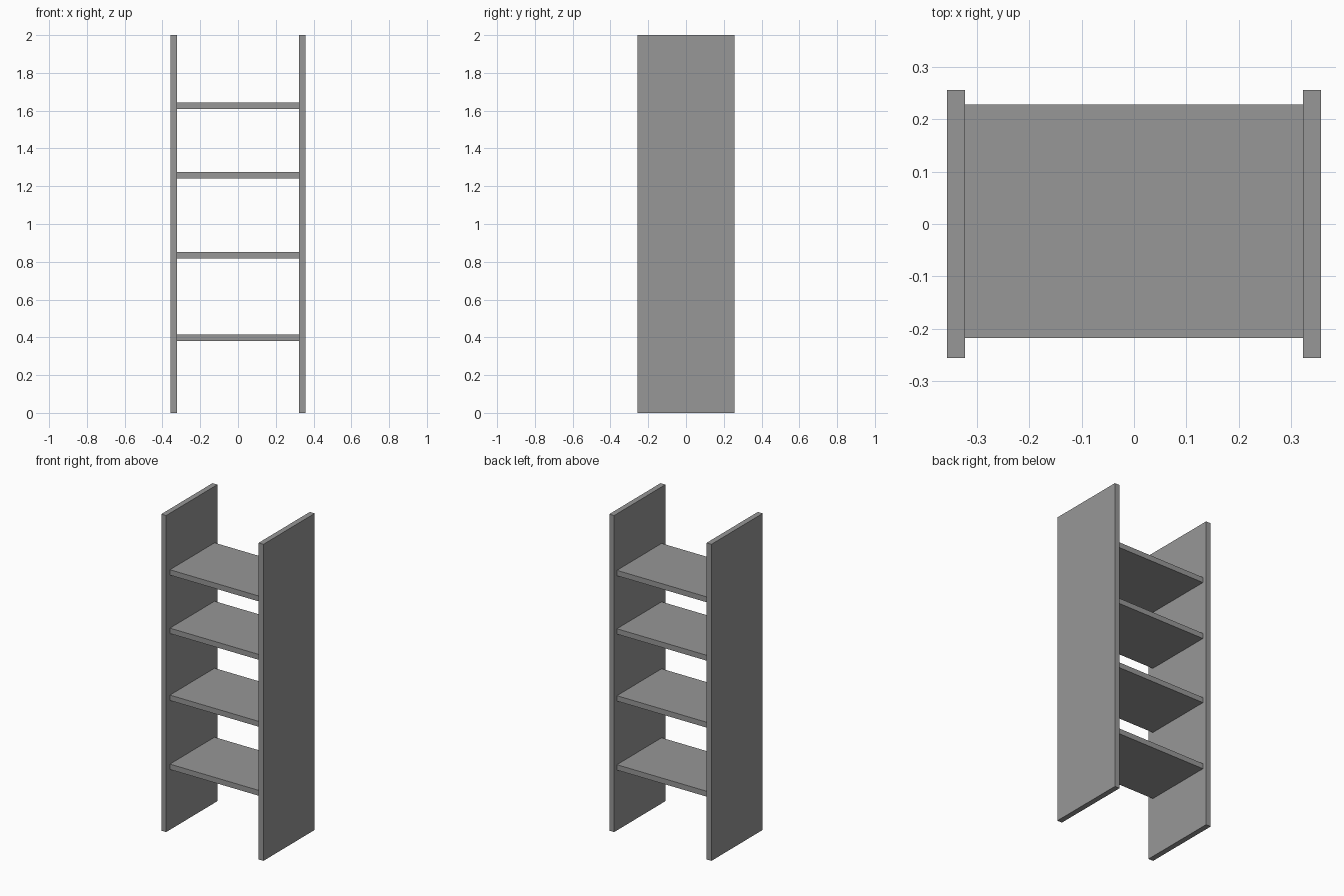
import bpy

# Remove the default cube only
cube = bpy.data.objects.get("Cube")
if cube:
    bpy.data.objects.remove(cube, do_unlink=True)

# Single flat material
grey = bpy.data.materials.new("plain_grey")
grey.use_nodes = True
GREY = (0.31, 0.31, 0.31, 1)
grey.diffuse_color = GREY
grey.node_tree.nodes["Principled BSDF"].inputs["Base Color"].default_value = GREY

HALF_WIDTH = 0.357
HALF_DEPTH = 0.256
HEIGHT = 2.0
BOARD = 0.034  # thickness of every board
INNER = HALF_WIDTH - BOARD


def board(name, low, high):
    """Box spanning two opposite corners."""
    centre = [(a + b) / 2 for a, b in zip(low, high)]
    size = [b - a for a, b in zip(low, high)]
    bpy.ops.mesh.primitive_cube_add(size=1, location=centre)
    obj = bpy.context.object
    obj.name = name
    obj.scale = size
    bpy.ops.object.transform_apply(location=False, rotation=False, scale=True)
    obj.data.materials.append(grey)
    return obj


# Upright side panels
board("right_side_panel", (-HALF_WIDTH, -HALF_DEPTH, 0), (-INNER, HALF_DEPTH, HEIGHT))
board("left_side_panel", (INNER, -HALF_DEPTH, 0), (HALF_WIDTH, HALF_DEPTH, HEIGHT))

# Shelves, slightly inset from the panel edges at front and back
for i, z in enumerate((0.381, 0.817, 1.24, 1.609), start=1):
    board(f"shelf_{i}", (-INNER, -0.218, z), (INNER, 0.228, z + BOARD))
